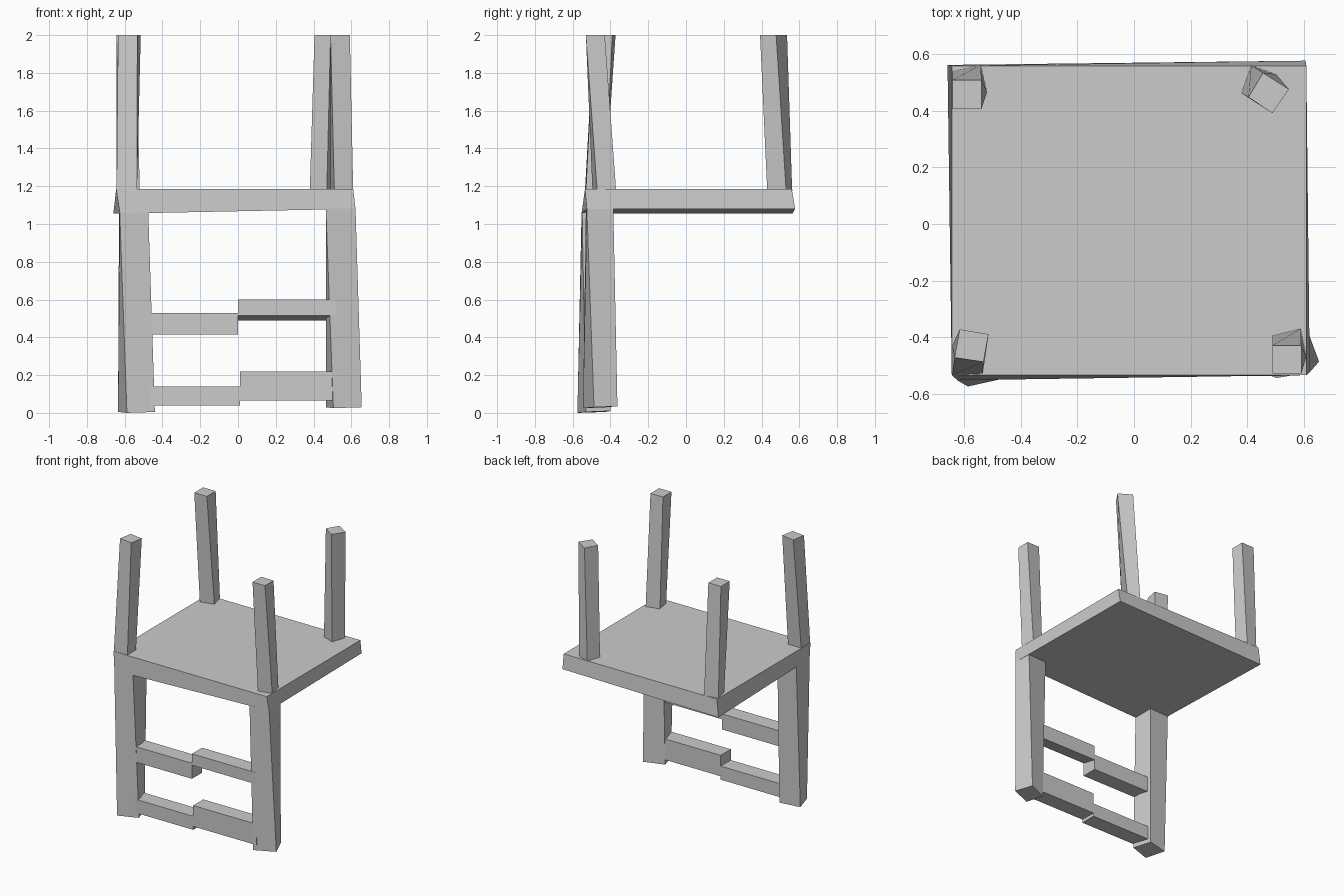
import bpy


def block(name, low, z_low, high, z_high):
    """Six-sided block between two quads given as (x, y) corners."""
    zl = z_low if isinstance(z_low, (list, tuple)) else [z_low] * 4
    zh = z_high if isinstance(z_high, (list, tuple)) else [z_high] * 4
    verts = [(x, y, z) for (x, y), z in zip(low, zl)]
    verts += [(x, y, z) for (x, y), z in zip(high, zh)]
    faces = [(3, 2, 1, 0), (4, 5, 6, 7)]
    faces += [(i, (i + 1) % 4, (i + 1) % 4 + 4, i + 4) for i in range(4)]
    mesh = bpy.data.meshes.new(name)
    mesh.from_pydata(verts, [], faces)
    mesh.update()
    obj = bpy.data.objects.new(name, mesh)
    bpy.context.collection.objects.link(obj)
    return obj


def rect(x0, x1, y0, y1):
    return [(x0, y0), (x1, y0), (x1, y1), (x0, y1)]


# Seat: slightly skewed slab, the chair stands upside down
SEAT_TOP = 1.185
block("seat",
      [(-0.625, -0.553), (0.622, -0.525), (0.607, 0.578), (-0.66, 0.563)],
      [1.055, 1.08, 1.08, 1.055],
      rect(-0.645, 0.61, -0.535, 0.56), SEAT_TOP)

# Legs: crooked and twisted, pointing up from the seat
legs = {
    "front_left_leg": (
        [(-0.643, -0.535), (-0.535, -0.53), (-0.535, -0.43), (-0.643, -0.43)],
        [(-0.635, -0.526), (-0.53, -0.526), (-0.515, -0.39), (-0.617, -0.373)]),
    "front_right_leg": (
        [(0.51, -0.495), (0.61, -0.47), (0.59, -0.37), (0.49, -0.395)],
        rect(0.49, 0.592, -0.53, -0.43)),
    "back_left_leg": (
        [(-0.62, 0.44), (-0.52, 0.467), (-0.542, 0.563), (-0.643, 0.54)],
        rect(-0.643, -0.54, 0.407, 0.51)),
    "back_right_leg": (
        [(0.38, 0.463), (0.47, 0.43), (0.503, 0.53), (0.415, 0.562)],
        [(0.405, 0.449), (0.49, 0.392), (0.548, 0.477), (0.457, 0.535)]),
}
# the front left leg's free end is a tilted square
legs["front_left_leg"][1][0:2] = [(-0.635, -0.473), (-0.533, -0.488)]
for name, (base, tip) in legs.items():
    block(name, base, SEAT_TOP - 0.01, tip, 2.0)

# Back posts: hang from the front edge of the seat, twisting on the way down
block("left_back_post",
      [(-0.588, -0.575), (-0.44, -0.53), (-0.485, -0.40), (-0.635, -0.43)],
      [0.0, 0.005, 0.01, 0.005],
      [(-0.626, -0.553), (-0.475, -0.55), (-0.475, -0.39), (-0.63, -0.39)],
      1.06)
block("right_back_post",
      [(0.505, -0.545), (0.655, -0.487), (0.605, -0.363), (0.465, -0.42)],
      [0.025, 0.03, 0.035, 0.03],
      [(0.465, -0.53), (0.622, -0.525), (0.617, -0.385), (0.465, -0.39)],
      1.083)

# Broken back rails: each half sits at its own height
rails = {
    "upper_left_rail": (-0.50, 0.0, 0.415, 0.415, 0.53),
    "upper_right_rail": (0.0, 0.52, 0.515, 0.49, 0.60),
    "lower_left_rail": (-0.50, 0.01, 0.04, 0.04, 0.14),
    "lower_right_rail": (0.01, 0.53, 0.065, 0.065, 0.22),
}
for name, (x0, x1, zf, zb, zt) in rails.items():
    quad = rect(x0, x1, -0.538, -0.42)
    block(name, quad, [zf, zf, zb, zb], quad, zt)
